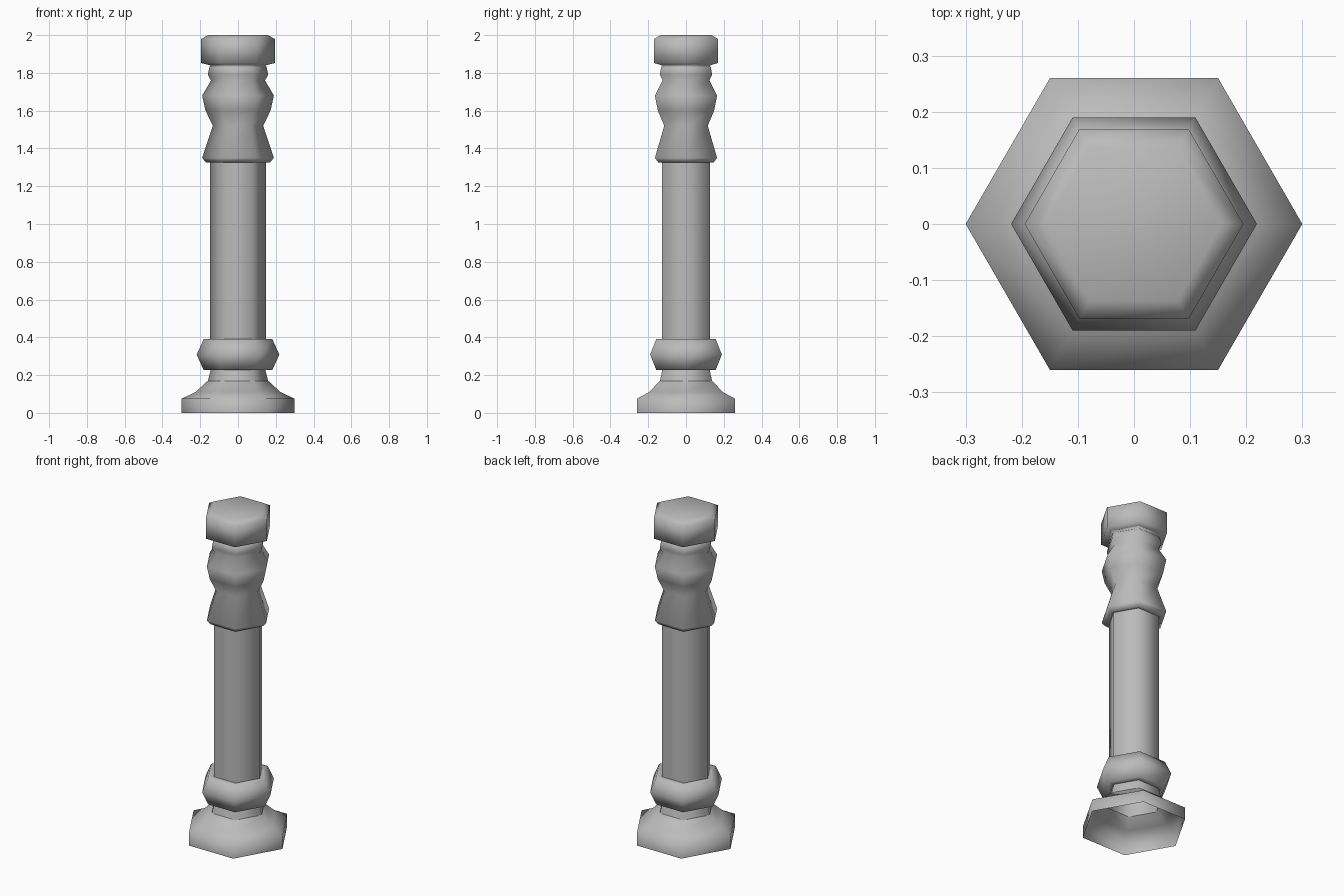
import bpy, bmesh, math
from mathutils import Vector

cube = bpy.data.objects.get("Cube")
if cube:
    bpy.data.objects.remove(cube, do_unlink=True)

stone = bpy.data.materials.new("grey stone")
stone.use_nodes = True
colour = (0.5, 0.5, 0.5, 1)
stone.diffuse_color = colour
stone.node_tree.nodes["Principled BSDF"].inputs["Base Color"].default_value = colour

SIDES = 6


def turned(name, profile, cap_top=False, crease=28):
    """Six-sided turning of (radius, height) points, smooth around, creased at rings."""
    bm = bmesh.new()
    rings = []
    for r, z in profile:
        angles = [math.tau * i / SIDES for i in range(SIDES)]
        rings.append([bm.verts.new((r * math.cos(a), r * math.sin(a), z)) for a in angles])
    for low, high in zip(rings, rings[1:]):
        for i in range(SIDES):
            j = (i + 1) % SIDES
            bm.faces.new((low[i], low[j], high[j], high[i]))
    if cap_top:
        bm.faces.new(rings[-1])
    for face in bm.faces:
        face.smooth = True
    # Ring edges turn sharp where the profile bends strongly
    for edge in bm.edges:
        a, b = edge.verts
        if abs(a.co.z - b.co.z) < 1e-5 and len(edge.link_faces) == 2:
            edge.smooth = edge.calc_face_angle() < math.radians(crease)
    mesh = bpy.data.meshes.new(name)
    bm.to_mesh(mesh)
    bm.free()
    mesh.materials.append(stone)
    obj = bpy.data.objects.new(name, mesh)
    bpy.context.collection.objects.link(obj)
    return obj


# Foot: open underneath, flaring up to the neck
turned("foot", [(0.30, 0), (0.30, 0.075), (0.225, 0.11), (0.16, 0.17)])
turned("neck", [(0.16, 0.165), (0.145, 0.228)])

# Collar around the bottom of the shaft
turned("collar", [(0.145, 0.228), (0.182, 0.228), (0.219, 0.308), (0.182, 0.39), (0.147, 0.39)])
turned("shaft", [(0.147, 0.228), (0.147, 1.325)])

# Capital: flared skirt, bulge and neck ring
turned("capital", [(0.147, 1.325), (0.168, 1.325), (0.19, 1.35), (0.133, 1.52),
                   (0.172, 1.60), (0.19, 1.68), (0.143, 1.76), (0.16, 1.79),
                   (0.152, 1.83), (0.145, 1.838), (0.19, 1.855)])

# Top block with a bevelled rim
turned("top_block", [(0.145, 1.84), (0.195, 1.852), (0.195, 1.98), (0.157, 2.0)], cap_top=True, crease=20)
